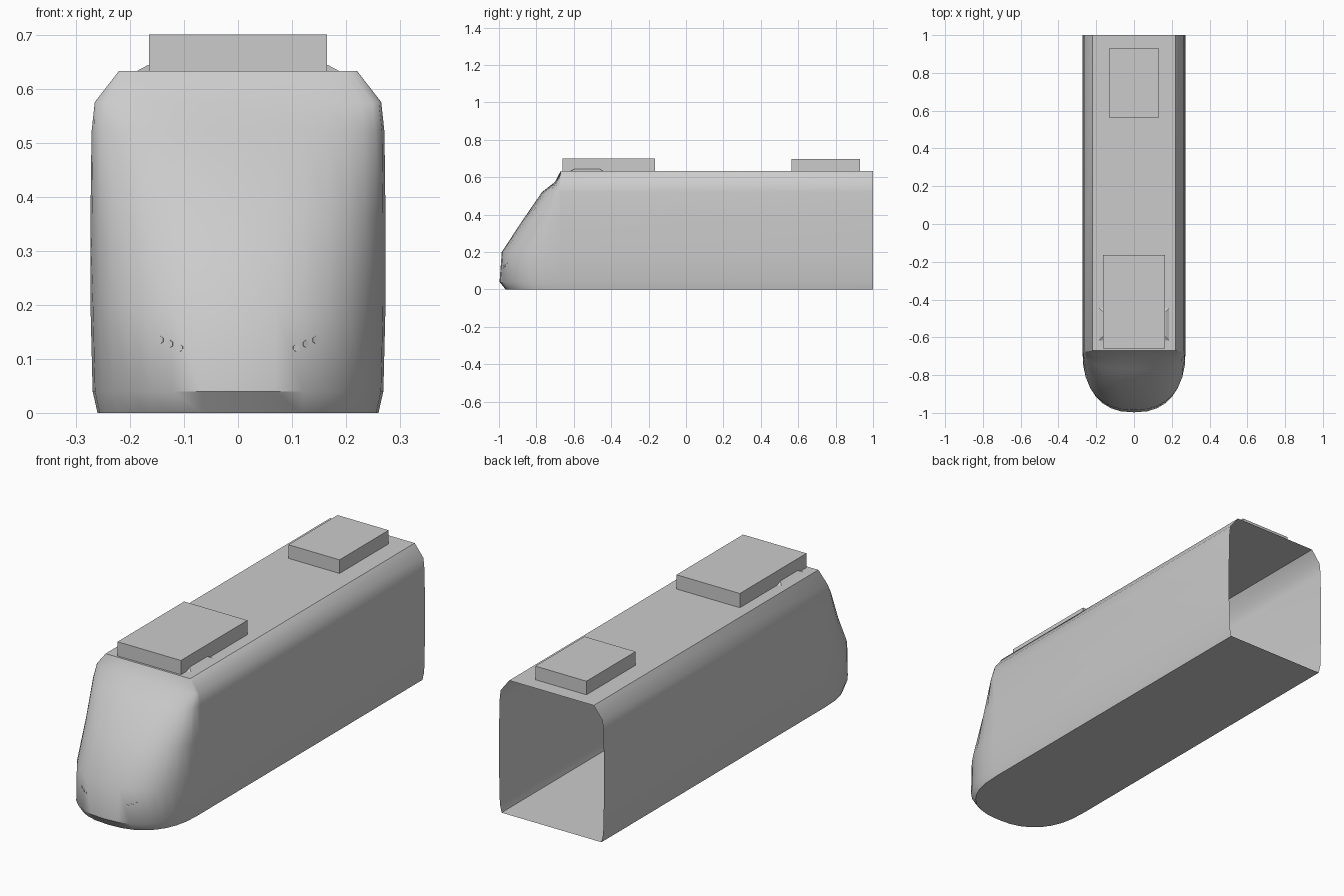
import bpy, bmesh, math
from mathutils import Vector, Matrix
from mathutils.bvhtree import BVHTree

cube = bpy.data.objects.get("Cube")
if cube:
    bpy.data.objects.remove(cube, do_unlink=True)

grey = bpy.data.materials.new("light_grey")
grey.use_nodes = True
COLOUR = (0.6, 0.6, 0.6, 1)
grey.diffuse_color = COLOUR
grey.node_tree.nodes["Principled BSDF"].inputs["Base Color"].default_value = COLOUR

BACK, NOSE_START, ROOF = 1.0, -0.67, 0.633


def add_object(name, bm, smooth=False):
    mesh = bpy.data.meshes.new(name)
    bm.to_mesh(mesh)
    bm.free()
    obj = bpy.data.objects.new(name, mesh)
    bpy.context.collection.objects.link(obj)
    mesh.materials.append(grey)
    if smooth:
        bpy.ops.object.select_all(action='DESELECT')
        obj.select_set(True)
        bpy.context.view_layer.objects.active = obj
        bpy.ops.object.shade_smooth_by_angle(angle=math.radians(40))
    return obj


def box(name, half_width, y0, y1, z0, z1, top_inset=0.0):
    bm = bmesh.new()
    bmesh.ops.create_cube(bm, size=1)
    for v in bm.verts:
        inset = top_inset if v.co.z > 0 else 0
        v.co.x = math.copysign(half_width - inset, v.co.x)
        v.co.y = y1 - inset if v.co.y > 0 else y0 + inset
        v.co.z = z1 if v.co.z > 0 else z0
    return add_object(name, bm)


# Body shell: outline at each height (height, half width, nose tip), open at the back
rows = [(0, 0.26, -0.965), (0.04, 0.269, -0.997), (0.2, 0.273, -0.985),
        (0.36, 0.273, -0.88), (0.52, 0.271, -0.77), (0.575, 0.265, -0.70),
        (ROOF, 0.22, NOSE_START)]
STEPS, POWER = 16, 2 / 2.4


def outline(z, w, tip):
    points = [(w, BACK, z)]
    for i in range(STEPS + 1):
        a = math.pi * i / STEPS
        c, s = math.cos(a), max(math.sin(a), 0)
        x = math.copysign(abs(c) ** POWER, c) * w
        points.append((x, NOSE_START + (tip - NOSE_START) * s ** POWER, z))
    return points + [(-w, BACK, z)]


bm = bmesh.new()
loops = [[bm.verts.new(p) for p in outline(*row)] for row in rows]
for low, high in zip(loops, loops[1:]):
    for i in range(len(low) - 1):
        bm.faces.new((low[i], high[i], high[i + 1], low[i + 1]))
bm.faces.new(loops[0])
bm.faces.new(loops[-1][::-1])
bm.normal_update()
shell = BVHTree.FromBMesh(bm)
add_object("body_shell", bm, smooth=True)

# Roof equipment
box("front_roof_unit", 0.165, -0.66, -0.165, ROOF, 0.70)
box("rear_roof_unit", 0.133, 0.565, 0.93, ROOF, 0.697)
box("front_roof_fairing", 0.19, -0.62, -0.44, ROOF - 0.002, 0.644, top_inset=0.024)

# Headlights: three small hexagonal plates on each side of the nose
for side, label in ((1, "left"), (-1, "right")):
    for i in range(3):
        start = Vector((side * (0.108 + 0.0175 * i), -2, 0.12 + 0.0075 * i))
        hit, normal, _, _ = shell.ray_cast(start, Vector((0, 1, 0)))
        bm = bmesh.new()
        turn = normal.to_track_quat('Z', 'Y').to_matrix().to_4x4()
        bmesh.ops.create_cone(bm, cap_ends=True, segments=6, radius1=0.007,
                              radius2=0.007, depth=0.003,
                              matrix=Matrix.Translation(hit) @ turn)
        add_object(f"{label}_headlight_{i + 1}", bm)
